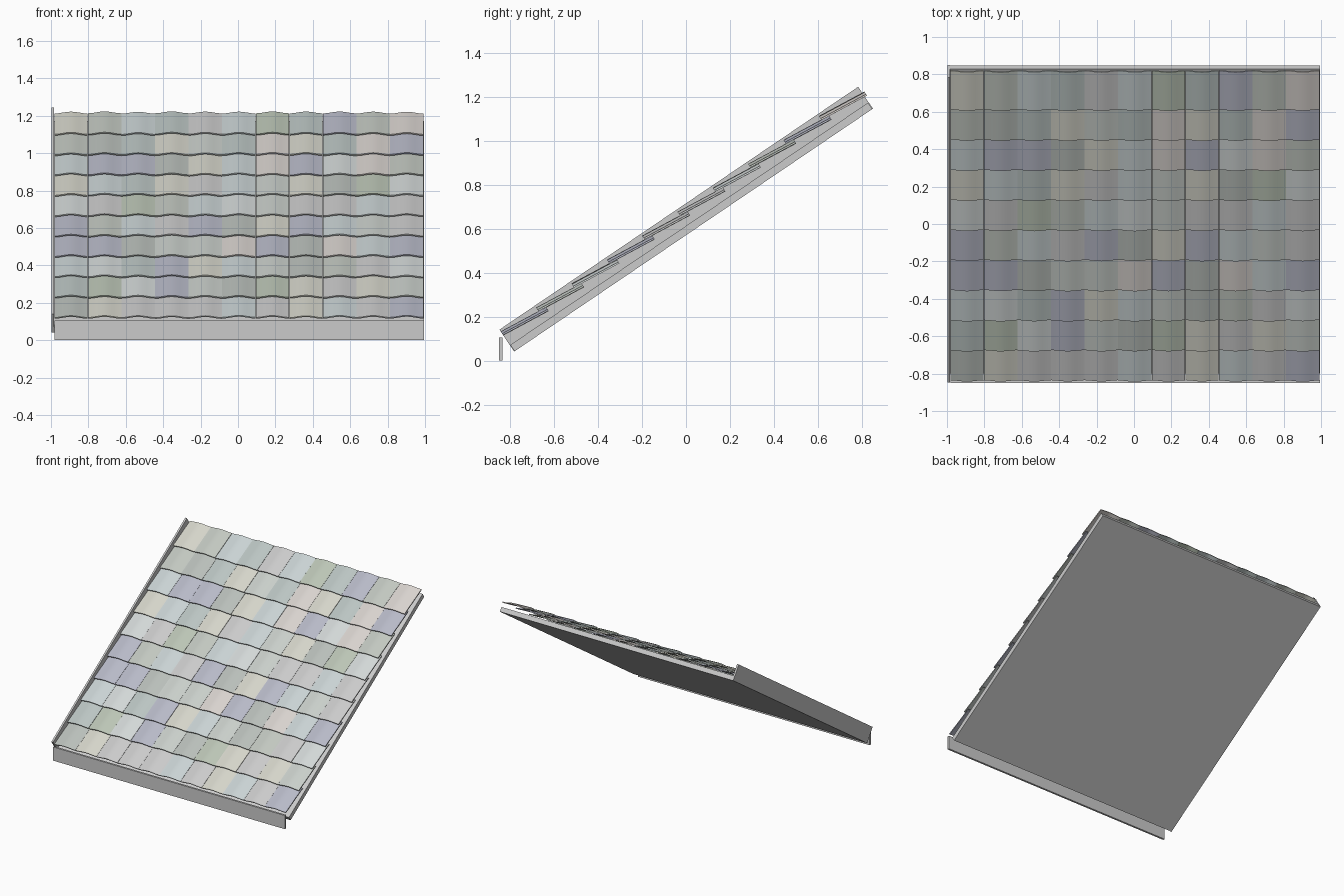
import bpy, bmesh, random
from math import radians, cos, pi
from mathutils import Matrix

if "Cube" in bpy.data.objects:
    bpy.data.objects.remove(bpy.data.objects["Cube"])

random.seed(4)
PITCH = Matrix.Rotation(radians(34.1), 4, 'X')   # roof frame: x across, y up the slope, z off it


def box(name, x, y, z, matrix=None):
    bm = bmesh.new()
    bmesh.ops.create_cube(bm, size=1)
    for v in bm.verts:
        v.co = [lo + (c + 0.5) * (hi - lo) for c, (lo, hi) in zip(v.co, (x, y, z))]
    if matrix:
        bm.transform(matrix)
    me = bpy.data.meshes.new(name)
    bm.to_mesh(me)
    bm.free()
    ob = bpy.data.objects.new(name, me)
    bpy.context.collection.objects.link(ob)
    return ob


# Deck, side barge board and eaves fascia
box("roof_deck", (-0.985, 0.995), (-0.622, 1.343), (0.472, 0.507), PITCH)
box("barge_board", (-0.998, -0.984), (-0.624, 1.346), (0.472, 0.592), PITCH)
box("eaves_fascia", (-0.982, 0.995), (-0.85, -0.835), (0.0, 0.105))

# Weathered tile tints
tints = []
for i in range(12):
    m = bpy.data.materials.new(f"tile_tint_{i}")
    base = random.uniform(0.5, 0.66)
    m.diffuse_color = [base + random.uniform(-0.06, 0.06) for _ in range(3)] + [1]
    m.use_nodes = True
    m.node_tree.nodes["Principled BSDF"].inputs["Base Color"].default_value = m.diffuse_color
    tints.append(m)

COLS, ROWS, SEG = 11, 10, 8
WIDTH, STEP, LENGTH, THICK = 0.1795, 0.1942, 0.233, 0.008


def add_tile(bm, x0, y0, tint):
    """One arched tile, its lower end resting on the row below."""
    lift = random.uniform(-0.0015, 0.0015)
    loops = []
    for y, z in ((y0, 0.569 + lift), (y0 + LENGTH, 0.545 + lift)):
        top, low = [], []
        for i in range(SEG + 1):
            t = i / SEG
            h = z + 0.006 * (1 - cos(2 * pi * t))
            x = x0 + t * (WIDTH - 0.001)
            top.append(bm.verts.new((x, y, h)))
            low.append(bm.verts.new((x, y, h - THICK)))
        loops.append(top + low[::-1])
    front, back = loops
    n = len(front)
    faces = [bm.faces.new((front[i], front[(i + 1) % n], back[(i + 1) % n], back[i]))
             for i in range(n)]
    for ring in loops:                       # end strips
        for i in range(SEG):
            faces.append(bm.faces.new((ring[i], ring[i + 1], ring[n - 2 - i], ring[n - 1 - i])))
    for f in faces:
        f.material_index = tint


# Overlapping courses of tiles
for r in range(ROWS):
    bm = bmesh.new()
    for c in range(COLS):
        add_tile(bm, -0.982 + c * WIDTH, -0.624 + r * STEP, random.randrange(len(tints)))
    bmesh.ops.recalc_face_normals(bm, faces=bm.faces)
    bm.transform(PITCH)
    me = bpy.data.meshes.new(f"tile_course_{r + 1}")
    bm.to_mesh(me)
    bm.free()
    for m in tints:
        me.materials.append(m)
    me.shade_smooth()
    me.set_sharp_from_angle(angle=radians(40))
    bpy.context.collection.objects.link(bpy.data.objects.new(me.name, me))
